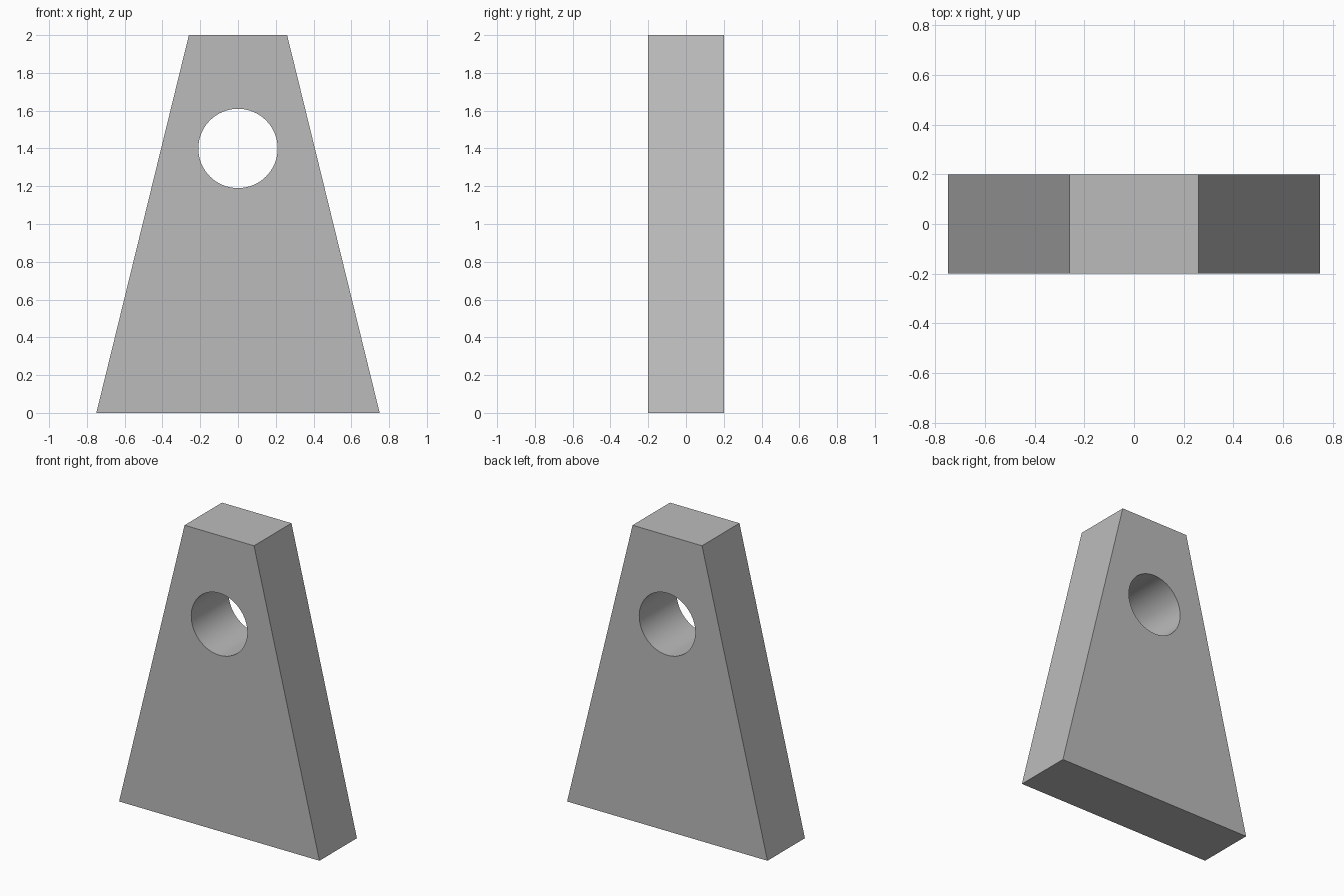
import bpy
import bmesh
import math

cube = bpy.data.objects.get("Cube")
if cube:
    bpy.data.objects.remove(cube, do_unlink=True)

HEIGHT, DEPTH = 2.0, 0.4
BASE_HALF, TOP_HALF = 0.75, 0.26
HOLE_Z, HOLE_RADIUS = 1.4, 0.21

# Plain grey finish
grey = bpy.data.materials.new("grey")
grey.use_nodes = True
colour = (0.5, 0.5, 0.5, 1.0)
grey.diffuse_color = colour
grey.node_tree.nodes["Principled BSDF"].inputs["Base Color"].default_value = colour

# Tapered plate: front profile extruded backwards
bm = bmesh.new()
profile = [(-BASE_HALF, 0), (BASE_HALF, 0), (TOP_HALF, HEIGHT), (-TOP_HALF, HEIGHT)]
front = bm.faces.new([bm.verts.new((x, -DEPTH / 2, z)) for x, z in profile])
extruded = bmesh.ops.extrude_face_region(bm, geom=[front])["geom"]
back = [v for v in extruded if isinstance(v, bmesh.types.BMVert)]
bmesh.ops.translate(bm, verts=back, vec=(0, DEPTH, 0))
bmesh.ops.recalc_face_normals(bm, faces=bm.faces)
mesh = bpy.data.meshes.new("tapered_bracket")
bm.to_mesh(mesh)
bm.free()
mesh.materials.append(grey)
bracket = bpy.data.objects.new("tapered_bracket", mesh)
bpy.context.collection.objects.link(bracket)

# Round through-hole
bpy.ops.mesh.primitive_cylinder_add(
    vertices=64, radius=HOLE_RADIUS, depth=DEPTH * 2,
    location=(0, 0, HOLE_Z), rotation=(math.pi / 2, 0, 0))
cutter = bpy.context.object
cutter.name = "hole_cutter"
cutter.data.materials.append(grey)

cut = bracket.modifiers.new("hole", "BOOLEAN")
cut.operation = "DIFFERENCE"
cut.solver = "EXACT"
cut.object = cutter

bpy.ops.object.select_all(action="DESELECT")
bracket.select_set(True)
bpy.context.view_layer.objects.active = bracket
bpy.ops.object.modifier_apply(modifier=cut.name)
bpy.data.objects.remove(cutter, do_unlink=True)

# Smooth bore, crisp outer edges
bpy.ops.object.shade_smooth_by_angle(angle=math.radians(30))
